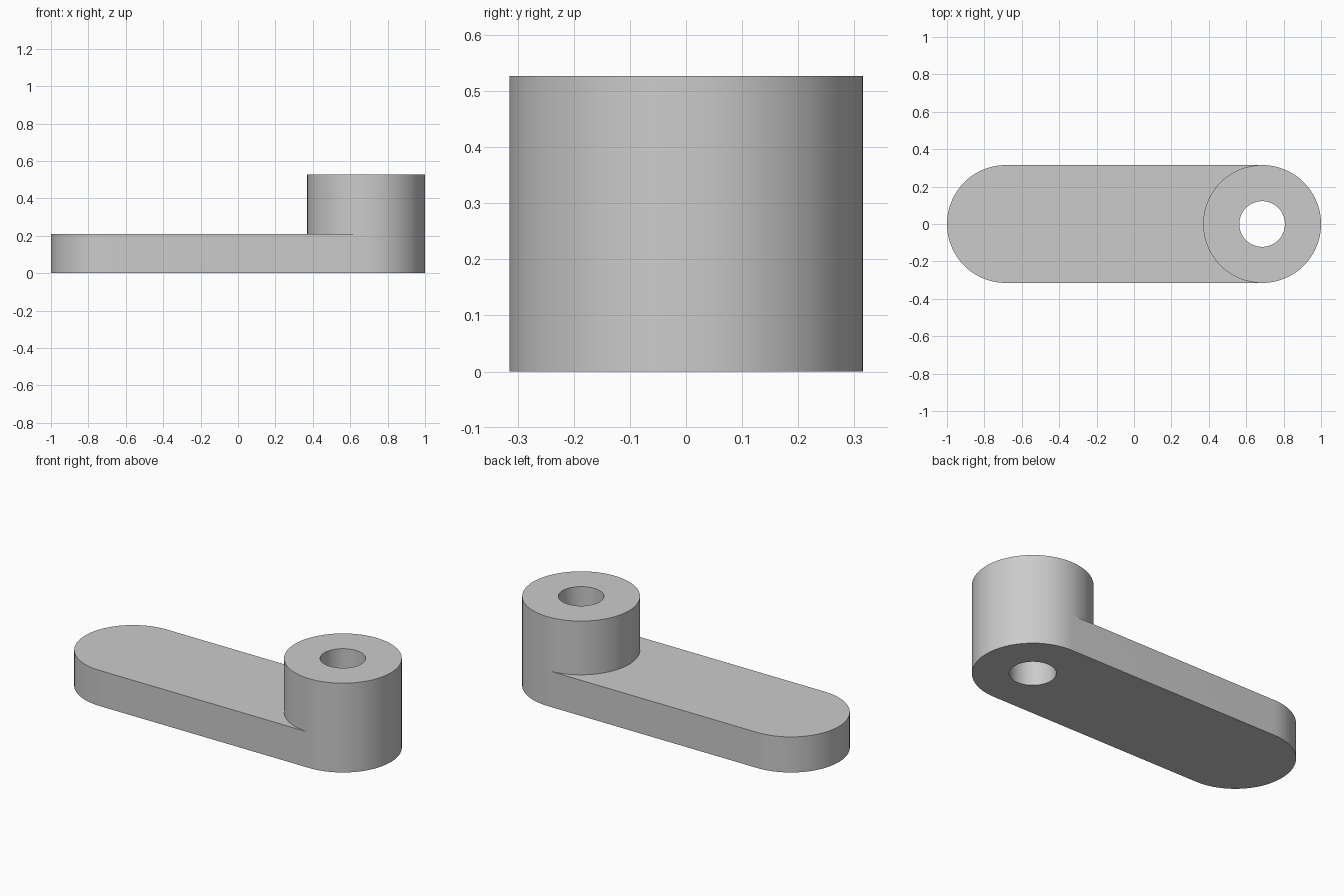
import bpy
import bmesh
from math import cos, sin, pi, radians

cube = bpy.data.objects.get("Cube")
if cube:
    bpy.data.objects.remove(cube)

SEGMENTS = 96
HALF = SEGMENTS // 2
RADIUS, BORE = 0.315, 0.122
CENTRE = 1 - RADIUS
ARM_TOP, HUB_TOP = 0.21, 0.527

mat = bpy.data.materials.new("plain grey")
mat.use_nodes = True
grey = (0.6, 0.6, 0.6, 1)
mat.diffuse_color = grey
mat.node_tree.nodes["Principled BSDF"].inputs["Base Color"].default_value = grey

bm = bmesh.new()


def arc(cx, radius, z, count):
    """Points counter-clockwise, starting at +y so the first half faces -x."""
    return [bm.verts.new((cx + radius * cos(pi / 2 + pi * i / HALF),
                          radius * sin(pi / 2 + pi * i / HALF), z))
            for i in range(count)]


def bridge(a, b, start, stop):
    """Quads between two matching rows of points."""
    for i in range(start, stop):
        j = (i + 1) % len(a)
        bm.faces.new((a[i], a[j], b[j], b[i]))


# Hub rings, bore rings and the round end of the arm
hub_low, hub_mid, hub_high = [arc(CENTRE, RADIUS, z, SEGMENTS) for z in (0, ARM_TOP, HUB_TOP)]
bore_low, bore_high = [arc(CENTRE, BORE, z, SEGMENTS) for z in (0, HUB_TOP)]
end_low, end_high = [arc(-CENTRE, RADIUS, z, HALF + 1) for z in (0, ARM_TOP)]

# Hub: upper wall all round, lower wall only on the side away from the arm
bridge(hub_mid, hub_high, 0, SEGMENTS)
bridge(hub_low, hub_mid, HALF, SEGMENTS)
bridge(hub_high, bore_high, 0, SEGMENTS)
bridge(bore_low, hub_low, 0, SEGMENTS)
bridge(bore_high, bore_low, 0, SEGMENTS)

# Arm: round end, top, underside and the two straight sides
bridge(end_low, end_high, 0, HALF)
bridge(end_high, hub_mid, 0, HALF)
bridge(hub_low, end_low, 0, HALF)
for k in (0, HALF):
    bm.faces.new((end_low[k], end_high[k], hub_mid[k], hub_low[k]))
bmesh.ops.recalc_face_normals(bm, faces=bm.faces)

mesh = bpy.data.meshes.new("lever_arm")
bm.to_mesh(mesh)
bm.free()
mesh.materials.append(mat)
lever = bpy.data.objects.new("lever_arm", mesh)
bpy.context.collection.objects.link(lever)
bpy.context.view_layer.objects.active = lever
lever.select_set(True)
bpy.ops.object.shade_smooth_by_angle(angle=radians(30))
